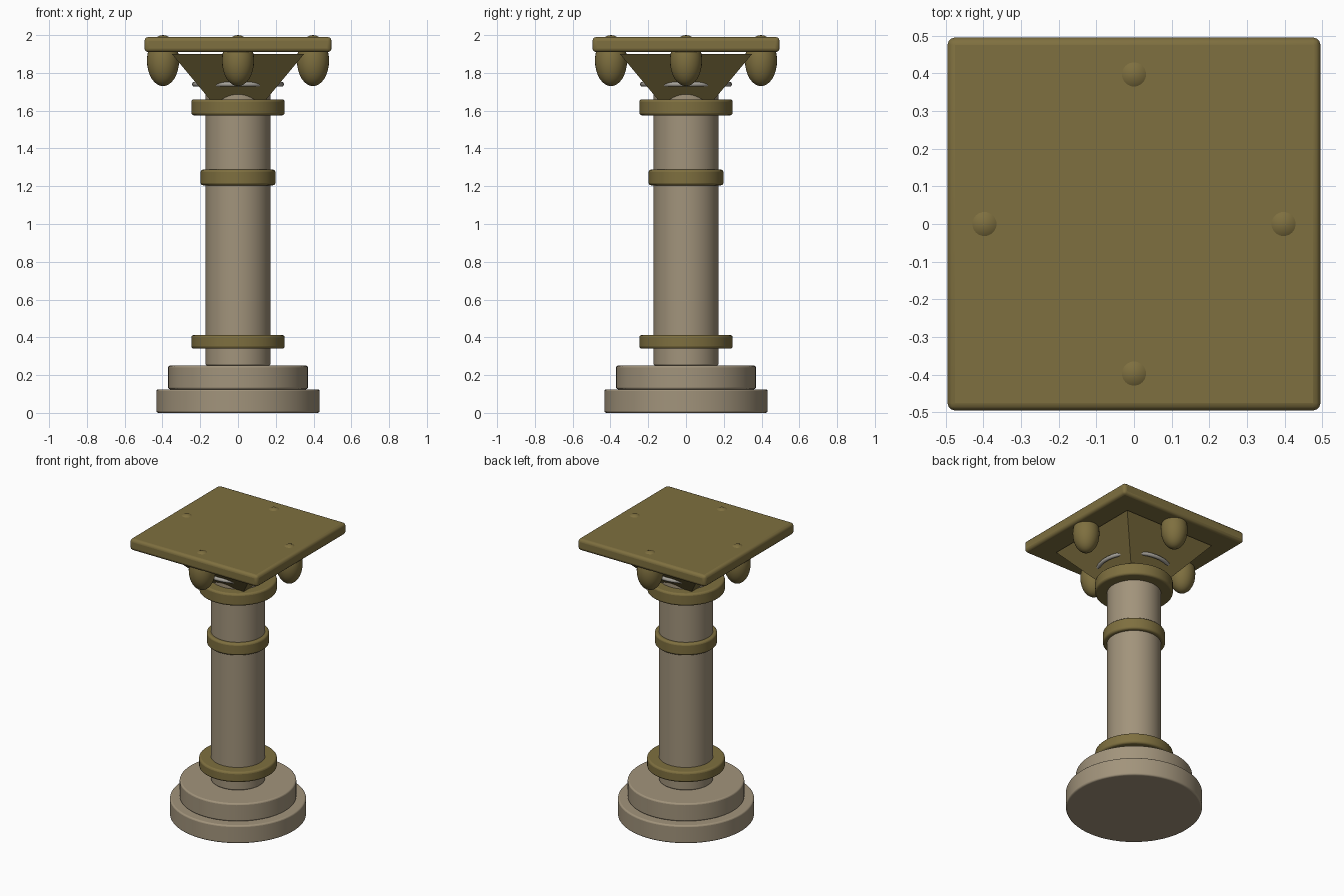
import bpy, math

if "Cube" in bpy.data.objects:
    bpy.data.objects.remove(bpy.data.objects["Cube"])


def material(name, rgb):
    m = bpy.data.materials.new(name)
    m.diffuse_color = (*rgb, 1)
    m.use_nodes = True
    m.node_tree.nodes["Principled BSDF"].inputs["Base Color"].default_value = m.diffuse_color
    return m


stone = material("warm_stone", (0.36, 0.295, 0.20))
bronze = material("dull_bronze", (0.21, 0.16, 0.05))
grey = material("pale_grey", (0.38, 0.36, 0.32))


def finish(name, mat, bevel=0.0, smooth=True):
    """Name, colour, round the edges and shade the active object."""
    o = bpy.context.object
    o.name = name
    o.data.materials.append(mat)
    bpy.ops.object.transform_apply(location=False, rotation=True, scale=True)
    if bevel:
        b = o.modifiers.new("rounded_edges", 'BEVEL')
        b.width = bevel
        b.segments = 3
        b.limit_method = 'ANGLE'
        b.angle_limit = math.radians(40)
    if smooth:
        bpy.ops.object.shade_smooth_by_angle(angle=math.radians(35))
    return o


def drum(name, mat, radius, z0, z1, bevel=0.01):
    bpy.ops.mesh.primitive_cylinder_add(vertices=64, radius=radius, depth=z1 - z0,
                                        location=(0, 0, (z0 + z1) / 2))
    return finish(name, mat, bevel)


# Stepped base and shaft
drum("base_lower", stone, 0.432, 0.0, 0.125)
drum("base_upper", stone, 0.37, 0.125, 0.25)
drum("shaft", stone, 0.172, 0.25, 1.70)

# Collars around the shaft
drum("collar_bottom", bronze, 0.247, 0.34, 0.412, 0.013)
drum("collar_middle", bronze, 0.198, 1.205, 1.288, 0.013)
drum("collar_top", bronze, 0.247, 1.575, 1.66, 0.013)

# Flared square capital
bpy.ops.mesh.primitive_cone_add(vertices=4, radius1=0.2, radius2=0.495, depth=0.25,
                                location=(0, 0, 1.775), rotation=(0, 0, math.pi / 4))
finish("capital", bronze, smooth=False)

# Thin ring showing through the capital faces
bpy.ops.mesh.primitive_torus_add(major_radius=0.23, minor_radius=0.013,
                                 major_segments=64, minor_segments=12,
                                 location=(0, 0, 1.74))
finish("capital_ring", grey)

# Square top slab
bpy.ops.mesh.primitive_cube_add(size=1, location=(0, 0, 1.95))
bpy.context.object.scale = (0.99, 0.99, 0.08)
finish("top_slab", bronze, 0.02)

# Hanging egg drops, one under each side
for i in range(4):
    a = i * math.pi / 2
    bpy.ops.mesh.primitive_uv_sphere_add(segments=32, ring_count=16, radius=1,
                                         location=(0.397 * math.cos(a), 0.397 * math.sin(a), 1.865))
    bpy.context.object.scale = (0.085, 0.085, 0.135)
    finish(f"egg_drop_{i + 1}", bronze)
